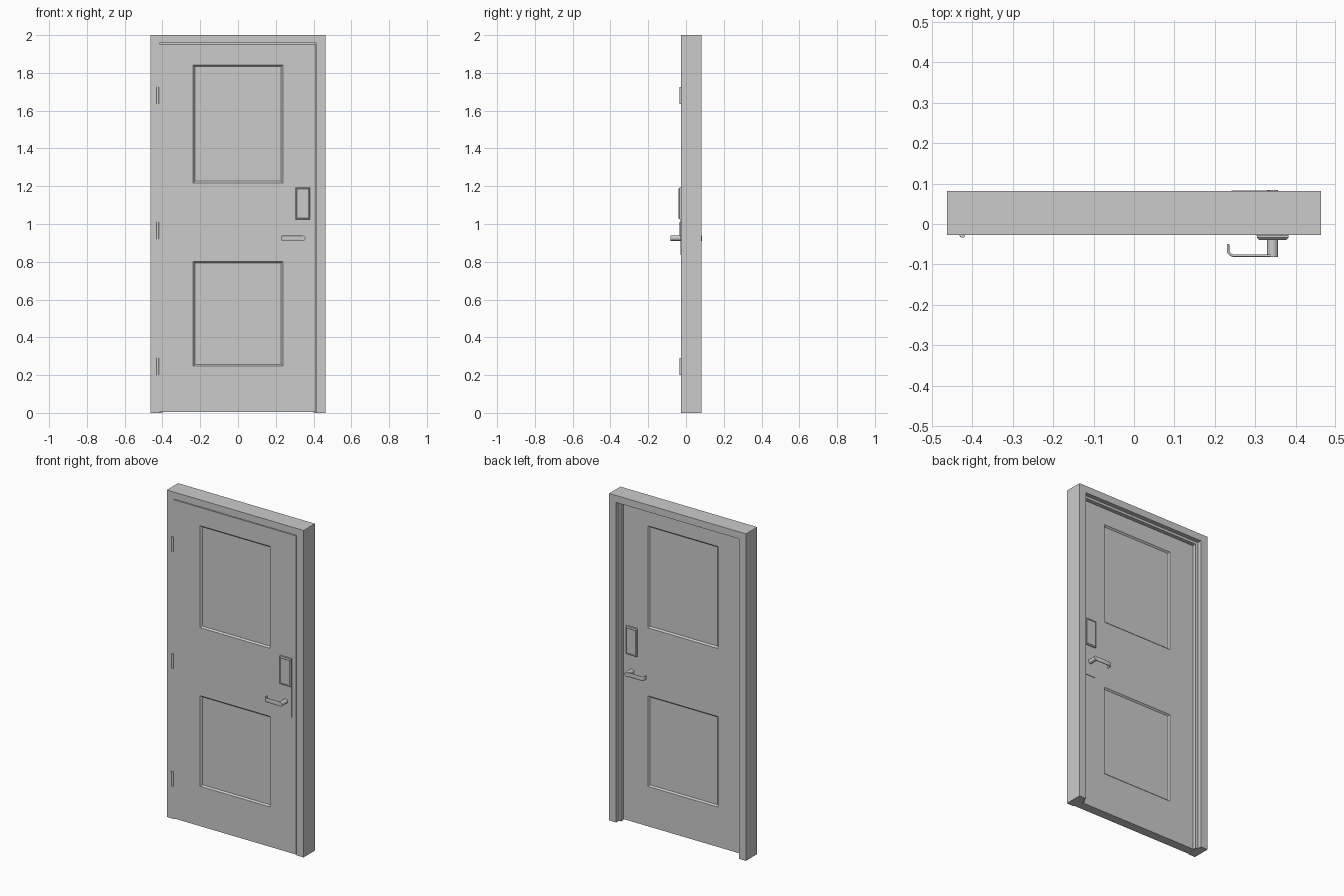
import bpy, bmesh, math
from mathutils import Matrix

if "Cube" in bpy.data.objects:
    bpy.data.objects.remove(bpy.data.objects["Cube"])

grey = bpy.data.materials.new("painted_grey")
grey.diffuse_color = (0.6, 0.6, 0.6, 1)
grey.use_nodes = True
grey.node_tree.nodes["Principled BSDF"].inputs["Base Color"].default_value = grey.diffuse_color

MID, HALF = 0.001, 0.028      # middle plane and half thickness of the leaf


def finish(name, bm, smooth=False):
    bmesh.ops.recalc_face_normals(bm, faces=bm.faces)
    me = bpy.data.meshes.new(name)
    bm.to_mesh(me)
    bm.free()
    me.materials.append(grey)
    ob = bpy.data.objects.new(name, me)
    bpy.context.collection.objects.link(ob)
    if smooth:
        bpy.ops.object.select_all(action='DESELECT')
        ob.select_set(True)
        bpy.context.view_layer.objects.active = ob
        bpy.ops.object.shade_smooth_by_angle()
    return ob


def prism(name, pts, axis_pt, vec):
    """Extrude an outline; axis_pt turns a 2D point into 3D."""
    bm = bmesh.new()
    f = bm.faces.new([bm.verts.new(axis_pt(*p)) for p in pts])
    r = bmesh.ops.extrude_face_region(bm, geom=[f])
    bmesh.ops.translate(bm, vec=vec,
                        verts=[v for v in r["geom"] if isinstance(v, bmesh.types.BMVert)])
    return finish(name, bm)


def box(name, x0, x1, y0, y1, z0, z1, bevel=0):
    bm = bmesh.new()
    m = Matrix.Translation(((x0 + x1) / 2, (y0 + y1) / 2, (z0 + z1) / 2)) @ \
        Matrix.Diagonal((x1 - x0, abs(y1 - y0), z1 - z0, 1))
    bmesh.ops.create_cube(bm, size=1, matrix=m)
    if bevel:
        bmesh.ops.bevel(bm, geom=list(bm.edges), offset=bevel, segments=2, affect='EDGES')
    return finish(name, bm)


def cylinder(name, r, length, loc, rot=None):
    bm = bmesh.new()
    m = Matrix.Translation(loc) @ (rot or Matrix.Identity(4))
    bmesh.ops.create_cone(bm, cap_ends=True, segments=24, radius1=r, radius2=r,
                          depth=length, matrix=m)
    return finish(name, bm, True)


# Frame: one inverted U swept through each depth layer, the rear stop narrower
def frame_layer(name, inner, top, y0, y1):
    u = [(-0.463, 0), (-0.463, 2), (0.463, 2), (0.463, 0),
         (inner, 0), (inner, top), (-inner, top), (-inner, 0)]
    prism(name, u, lambda x, z: (x, y0, z), (0, y1 - y0, 0))


frame_layer("frame_front", 0.415, 1.957, -0.027, 0.031)
frame_layer("frame_stop", 0.400, 1.942, 0.031, 0.055)
frame_layer("frame_back", 0.415, 1.957, 0.055, 0.082)

# Door leaf with two sunken panels on each side
B = 0.012
xs = [-0.4145, -0.225 - B, 0.225 + B, 0.411]
zs = [0.004, 0.26 - B, 0.79 + B, 1.23 - B, 1.83 + B, 1.953]
bm = bmesh.new()
grid = [[bm.verts.new((x, MID - HALF, z)) for x in xs] for z in zs]
for j in range(5):
    for i in range(3):
        bm.faces.new((grid[j][i], grid[j][i + 1], grid[j + 1][i + 1], grid[j + 1][i]))
r = bmesh.ops.extrude_face_region(bm, geom=list(bm.faces))
bmesh.ops.translate(bm, vec=(0, 2 * HALF, 0),
                    verts=[v for v in r["geom"] if isinstance(v, bmesh.types.BMVert)])
bmesh.ops.recalc_face_normals(bm, faces=bm.faces)
panels = []
for f in bm.faces:
    c = f.calc_center_median()
    if abs(f.normal.y) > 0.9 and abs(c.x) < 0.1 and \
            (zs[1] < c.z < zs[2] or zs[3] < c.z < zs[4]):
        panels.append(f)
bmesh.ops.inset_individual(bm, faces=panels, thickness=B, depth=-0.009)
finish("door_leaf", bm)

# Hinge knuckles
for i, z in enumerate((0.245, 0.965, 1.68)):
    cylinder(f"hinge_{i + 1}", 0.007, 0.09, (-0.425, -0.027, z))

# Lock set on both faces
for side, s in (("front", -1), ("back", 1)):
    def y(d):
        return MID + s * (HALF + d)

    box(f"{side}_lock_plate", 0.303, 0.383, min(y(0), y(0.003)), max(y(0), y(0.003)),
        0.835, 1.196)

    # Reader housing with a tapered rim and a slightly sunken face
    bm = bmesh.new()
    f = bm.faces.new([bm.verts.new((x, y(0.002), z)) for x, z in
                      ((0.305, 1.024), (0.382, 1.024), (0.382, 1.192), (0.305, 1.192))])
    r = bmesh.ops.extrude_face_region(bm, geom=[f])
    bmesh.ops.translate(bm, vec=(0, s * 0.005, 0),
                        verts=[v for v in r["geom"] if isinstance(v, bmesh.types.BMVert)])
    bmesh.ops.recalc_face_normals(bm, faces=bm.faces)
    cap = [g for g in bm.faces if g.normal.y * s > 0.9]
    bmesh.ops.inset_individual(bm, faces=cap, thickness=0.007, depth=0.005)
    bmesh.ops.inset_individual(bm, faces=cap, thickness=0.004, depth=-0.002)
    finish(f"{side}_reader", bm)

    # Lever stem
    cylinder(f"{side}_lever_stem", 0.0138, 0.055, (0.343, y(0.0275), 0.925),
             Matrix.Rotation(math.pi / 2, 4, 'X'))

    # Lever blade: flat strip with its tip curved back to the door
    path = [(0.345, 0.0515), (0.247, 0.0515)]
    path += [(0.247 - 0.014 * math.sin(a), 0.0375 + 0.014 * math.cos(a))
             for a in (math.radians(15 * k) for k in range(1, 7))]
    path.append((0.233, 0.022))
    bm = bmesh.new()
    rows = [[bm.verts.new((px, y(d), z)) for z in (0.912, 0.938)] for px, d in path]
    for a, b in zip(rows, rows[1:]):
        bm.faces.new((a[0], b[0], b[1], a[1]))
    lever = finish(f"{side}_lever", bm, True)
    mod = lever.modifiers.new("thickness", 'SOLIDIFY')
    mod.thickness = 0.006
    mod.offset = 0
    mod = lever.modifiers.new("soft_edges", 'BEVEL')
    mod.width = 0.002
    mod.segments = 2
